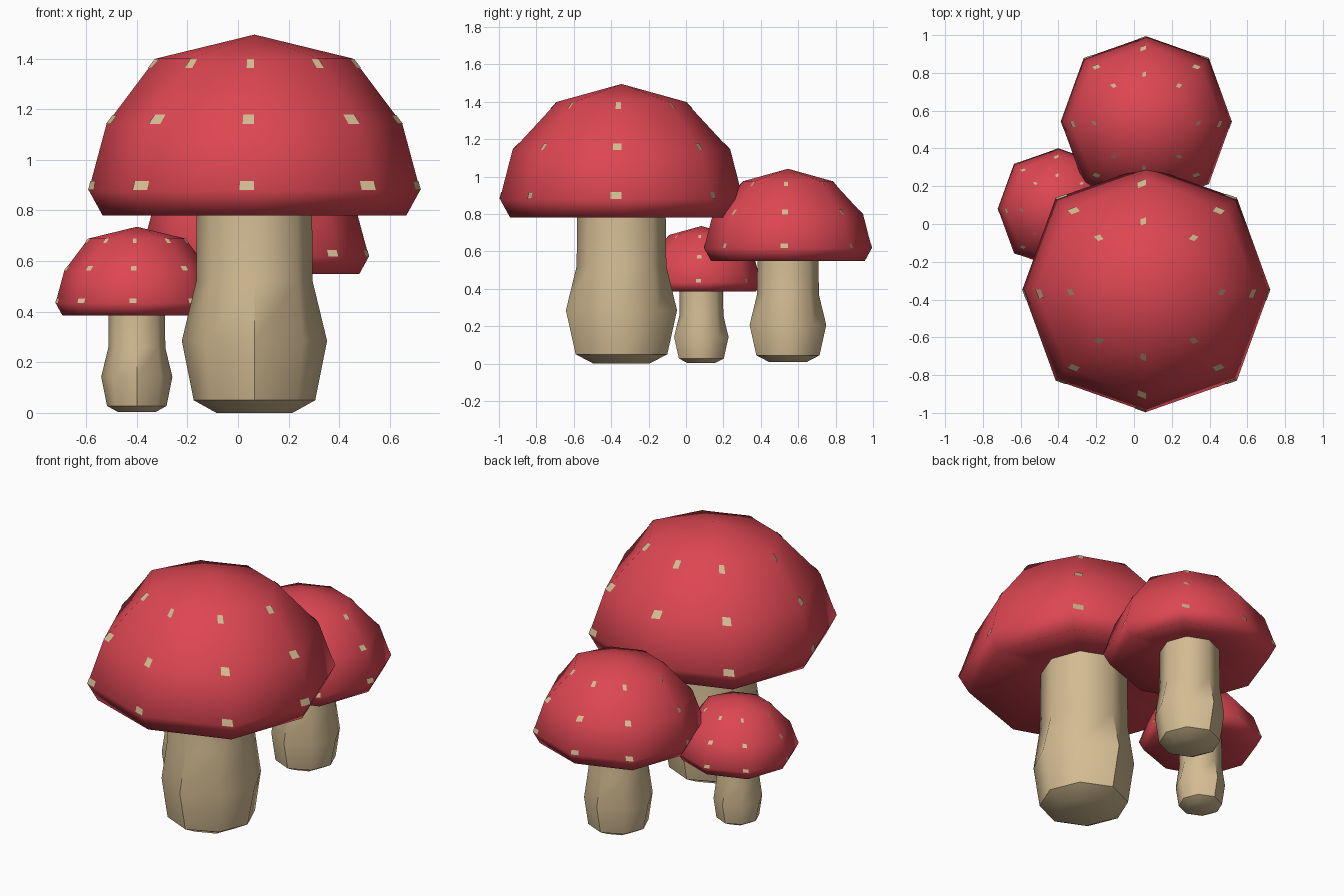
import bpy, bmesh, math
from mathutils import Vector

if "Cube" in bpy.data.objects:
    bpy.data.objects.remove(bpy.data.objects["Cube"])

def material(name, color):
    m = bpy.data.materials.new(name)
    m.diffuse_color = color
    m.use_nodes = True
    m.node_tree.nodes["Principled BSDF"].inputs["Base Color"].default_value = m.diffuse_color
    return m

RED = material("cap_red", (0.72, 0.062, 0.085, 1))
TAN = material("stem_tan", (0.65, 0.50, 0.29, 1))

# octagonal rings of the largest mushroom:
# (x radius, y radius, diagonal radius, height)
UNDER = [(0.20, 0.20, 0.20, 0.88)]
CAP = [(0.60, 0.595, 0.625, 0.78), (0.655, 0.65, 0.68, 0.88),
       (0.585, 0.583, 0.59, 1.14), (0.39, 0.343, 0.355, 1.40)]
APEX = 1.495
STEM = [(0.15, 0.15, 0.15, 0.0), (0.24, 0.245, 0.24, 0.05), (0.287, 0.297, 0.273, 0.285),
        (0.23, 0.24, 0.24, 0.52), (0.227, 0.235, 0.235, 0.91)]

def corner(ring, k):
    rx, ry, rd, z = ring
    a = math.radians(45 * k)
    r = rd if k % 2 else (ry if k % 4 == 2 else rx)
    return Vector((r * math.cos(a), r * math.sin(a), z))

def finish(bm, name, mat, loc, scale, angle):
    me = bpy.data.meshes.new(name)
    bm.to_mesh(me)
    bm.free()
    ob = bpy.data.objects.new(name, me)
    bpy.context.collection.objects.link(ob)
    me.materials.append(mat)
    ob.location = loc
    ob.scale = (scale,) * 3
    bpy.ops.object.select_all(action='DESELECT')
    ob.select_set(True)
    bpy.context.view_layer.objects.active = ob
    bpy.ops.object.shade_smooth_by_angle(angle=math.radians(angle))

def loft(rings, apex=None):
    bm = bmesh.new()
    loops = [[bm.verts.new(corner(r, k)) for k in range(8)] for r in rings]
    for lo, hi in zip(loops, loops[1:]):
        for k in range(8):
            j = (k + 1) % 8
            bm.faces.new((lo[k], lo[j], hi[j], hi[k]))
    bm.faces.new(loops[0][::-1])
    if apex is None:
        bm.faces.new(loops[-1])
    else:
        top = bm.verts.new((0, 0, apex))
        for k in range(8):
            bm.faces.new((loops[-1][k], loops[-1][(k + 1) % 8], top))
    return bm

def spots():
    # little quads lying on the cap facets, beside each corner line
    bm = bmesh.new()
    for i, s0, s1, w in ((1, 0.0, 0.14, 0.12), (2, 0.0, 0.14, 0.11), (2, 0.85, 0.99, 0.11)):
        for k in range(8):
            d = 1 if k in (1, 2, 4, 5) else -1
            def point(t, s):
                lo = corner(CAP[i], k).lerp(corner(CAP[i], k + d), t)
                hi = corner(CAP[i + 1], k).lerp(corner(CAP[i + 1], k + d), t)
                return lo.lerp(hi, s)
            q = [point(0, s0), point(w, s0), point(w, s1), point(0, s1)]
            if d < 0:
                q.reverse()
            n = (q[1] - q[0]).cross(q[3] - q[0]).normalized()
            bm.faces.new([bm.verts.new(p + n * 0.003) for p in q])
    return bm

# three mushrooms: one shape at three sizes
for name, loc, scale in (("large", (0.065, -0.345, 0.0), 1.0),
                         ("medium", (0.065, 0.545, 0.01), 0.69),
                         ("small", (-0.40, 0.082, 0.003), 0.49)):
    finish(loft(STEM), name + "_stem", TAN, loc, scale, 50)
    finish(loft(UNDER + CAP, APEX), name + "_cap", RED, loc, scale, 180)
    finish(spots(), name + "_cap_spots", TAN, loc, scale, 30)
